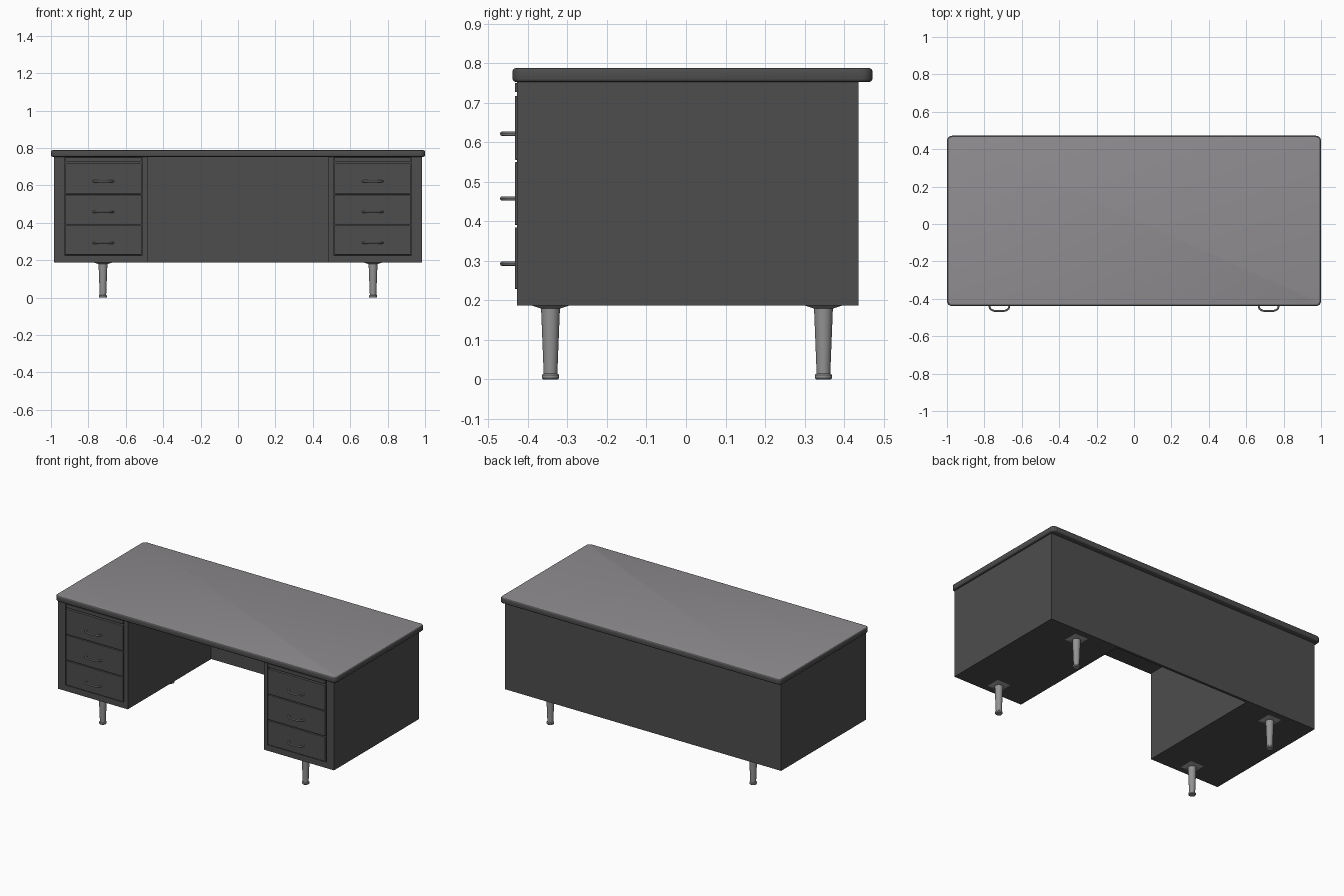
import bpy, bmesh, math
from mathutils import Matrix, Vector

if "Cube" in bpy.data.objects:
    bpy.data.objects.remove(bpy.data.objects["Cube"])


def material(name, rgb):
    m = bpy.data.materials.new(name)
    m.diffuse_color = (*rgb, 1)
    m.use_nodes = True
    m.node_tree.nodes["Principled BSDF"].inputs["Base Color"].default_value = m.diffuse_color
    return m


DARK = material("charcoal paint", (0.075, 0.075, 0.075))
TOP = material("grey linoleum", (0.275, 0.265, 0.275))
METAL = material("brushed metal", (0.29, 0.29, 0.29))


def finish(name, bm, mat, smooth=False):
    bmesh.ops.recalc_face_normals(bm, faces=bm.faces)
    me = bpy.data.meshes.new(name)
    bm.to_mesh(me)
    bm.free()
    me.materials.append(mat)
    ob = bpy.data.objects.new(name, me)
    bpy.context.collection.objects.link(ob)
    if smooth:
        bpy.ops.object.select_all(action='DESELECT')
        ob.select_set(True)
        bpy.context.view_layer.objects.active = ob
        bpy.ops.object.shade_smooth_by_angle(angle=math.radians(35))
    return ob


def box(name, x, y, z, mat, bevel=0.0):
    bm = bmesh.new()
    size = (abs(x[1] - x[0]), y[1] - y[0], z[1] - z[0])
    mid = [(a + b) / 2 for a, b in (x, y, z)]
    bmesh.ops.create_cube(bm, size=1, matrix=Matrix.Translation(mid) @ Matrix.Diagonal((*size, 1)))
    if bevel:
        bmesh.ops.bevel(bm, geom=bm.edges[:], offset=bevel, segments=2, profile=0.5, affect='EDGES')
    return finish(name, bm, mat)


def desktop():
    # slab with rounded corners and a rolled dark rim, lighter writing surface
    bm = bmesh.new()
    bmesh.ops.create_cube(bm, size=1, matrix=Matrix.Translation((0, 0.0165, 0.7705))
                          @ Matrix.Diagonal((2.0, 0.911, 0.035, 1)))
    upright = [e for e in bm.edges if abs(e.verts[0].co.z - e.verts[1].co.z) > 0.01]
    bmesh.ops.bevel(bm, geom=upright, offset=0.028, segments=6, profile=0.5, affect='EDGES')
    bm.normal_update()
    rim = [e for e in bm.edges if any(abs(f.normal.z) > 0.9 for f in e.link_faces)]
    bmesh.ops.bevel(bm, geom=rim, offset=0.008, segments=3, profile=0.5, affect='EDGES')
    ob = finish("desktop", bm, DARK, True)
    ob.data.materials.append(TOP)
    for p in ob.data.polygons:
        if p.normal.z > 0.99:
            p.material_index = 1


def leg(name, x, y):
    # turned tapered leg with a foot glide
    profile = [(0, 0), (0.019, 0), (0.022, 0.004), (0.022, 0.011), (0.0175, 0.015),
               (0.0175, 0.02), (0.024, 0.184), (0, 0.184)]
    bm = bmesh.new()
    vs = [bm.verts.new((r, 0, z)) for r, z in profile]
    es = [bm.edges.new(p) for p in zip(vs, vs[1:])]
    bmesh.ops.spin(bm, geom=vs + es, cent=(0, 0, 0), axis=(0, 0, 1), angle=2 * math.pi, steps=24)
    bmesh.ops.remove_doubles(bm, verts=bm.verts, dist=1e-5)
    bmesh.ops.translate(bm, verts=bm.verts, vec=(x, y, 0))
    finish(name, bm, METAL, True)
    # shallow pyramid mounting plate
    bm = bmesh.new()
    bmesh.ops.create_cone(bm, cap_ends=True, segments=4, radius1=0.037, radius2=0.066, depth=0.007,
                          matrix=Matrix.Translation((x, y, 0.1835)) @ Matrix.Rotation(math.pi / 4, 4, 'Z'))
    finish(name + "_plate", bm, METAL)


def handle(name, x, z):
    # bowed bar pull: flattened round section swept along a path
    path = [(-0.05, -0.428), (-0.053, -0.442), (-0.049, -0.453), (-0.038, -0.461), (-0.022, -0.466)]
    path += [(-px, py) for px, py in reversed(path)]
    bm = bmesh.new()
    rings = []
    for i, p in enumerate(path):
        a, b = path[max(i - 1, 0)], path[min(i + 1, len(path) - 1)]
        n = Vector((-(b[1] - a[1]), b[0] - a[0])).normalized()
        ring = []
        for k in range(8):
            t = 2 * math.pi * k / 8
            ring.append(bm.verts.new((x + p[0] + n.x * 0.005 * math.cos(t),
                                      p[1] + n.y * 0.005 * math.cos(t), z + 0.0055 * math.sin(t))))
        rings.append(ring)
    for r, s in zip(rings, rings[1:]):
        for k in range(8):
            bm.faces.new((r[k], r[(k + 1) % 8], s[(k + 1) % 8], s[k]))
    bm.faces.new(rings[0])
    bm.faces.new(rings[-1])
    finish(name, bm, METAL, True)


desktop()

for side, s in (("left", -1), ("right", 1)):
    def span(a, b):
        return tuple(sorted((s * a, s * b)))

    # pedestal shell: side panels, bottom rail, recessed core
    front, back = -0.428, 0.437
    box(side + "_outer_panel", span(0.928, 0.983), (front, back), (0.187, 0.756), DARK)
    box(side + "_inner_panel", span(0.485, 0.511), (front, back), (0.187, 0.756), DARK)
    box(side + "_bottom", span(0.511, 0.928), (front, back), (0.187, 0.225), DARK)
    box(side + "_core", span(0.511, 0.928), (-0.412, back), (0.225, 0.756), DARK)
    # pull-out writing board
    box(side + "_writing_board", span(0.517, 0.922), (-0.433, -0.412), (0.728, 0.75), DARK)
    # three drawers with pulls
    for i, (z0, z1, hz) in enumerate(((0.229, 0.385, 0.293), (0.391, 0.55, 0.458), (0.556, 0.718, 0.622))):
        box(f"{side}_drawer_{i + 1}", span(0.516, 0.923), (-0.433, -0.412), (z0, z1), DARK, 0.002)
        handle(f"{side}_handle_{i + 1}", s * 0.72, hz)
    leg(side + "_front_leg", s * 0.722, -0.343)
    leg(side + "_back_leg", s * 0.722, 0.348)

# modesty panel closing the kneehole at the back
box("modesty_panel", (-0.485, 0.485), (0.42, 0.437), (0.187, 0.756), DARK)
